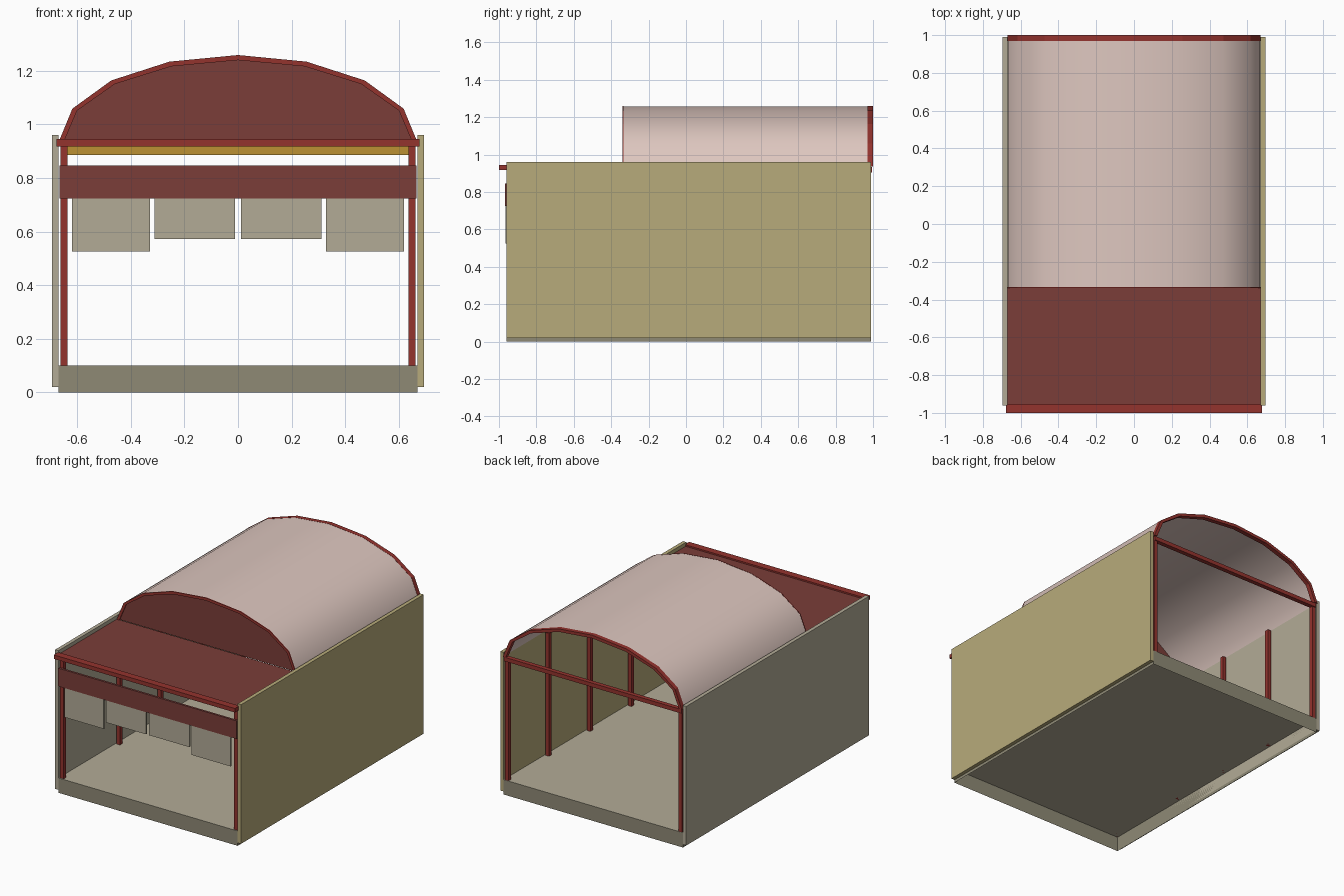
import bpy
import bmesh
from math import sin, cos, pi

if "Cube" in bpy.data.objects:
    bpy.data.objects.remove(bpy.data.objects["Cube"])


def linear(c):
    return c / 12.92 if c <= 0.04045 else ((c + 0.055) / 1.055) ** 2.4


def material(name, *srgb):
    mat = bpy.data.materials.new(name)
    mat.use_nodes = True
    color = [linear(c) for c in srgb] + [1.0]
    mat.diffuse_color = color
    for node in mat.node_tree.nodes:
        if node.type == 'BSDF_PRINCIPLED':
            node.inputs["Base Color"].default_value = color
    return mat


RED = material("bright_red", 0.58, 0.2, 0.18)
MAROON = material("maroon", 0.48, 0.24, 0.22)
OLIVE = material("olive", 0.72, 0.67, 0.48)
STONE = material("stone", 0.7, 0.67, 0.59)
SKIRT = material("dark_stone", 0.56, 0.54, 0.46)
PINK = material("pale_pink", 0.87, 0.78, 0.75)
GOLD = material("gold", 0.74, 0.57, 0.2)


def add_object(name, bm, *mats):
    mesh = bpy.data.meshes.new(name)
    bmesh.ops.recalc_face_normals(bm, faces=bm.faces)
    bm.to_mesh(mesh)
    bm.free()
    for mat in mats:
        mesh.materials.append(mat)
    obj = bpy.data.objects.new(name, mesh)
    bpy.context.collection.objects.link(obj)
    return obj


def box_bmesh(x, y, z):
    bm = bmesh.new()
    bmesh.ops.create_cube(bm, size=1)
    for v in bm.verts:
        v.co = [lo + (c + 0.5) * (hi - lo) for c, (lo, hi) in zip(v.co, (x, y, z))]
    return bm


def box(name, x, y, z, mat):
    return add_object(name, box_bmesh(x, y, z), mat)


def arc(offset=0.0):
    """Half ellipse in eight straight steps, as x and z pairs."""
    angles = [pi * (i / 8 - 0.5) for i in range(9)]
    return [((0.668 - offset) * sin(a), 0.935 + (0.323 - offset) * cos(a)) for a in angles]


HALF = 0.67
FRONT, BACK, STEP = -0.96, 0.99, -0.335

# Floor slab, hollow below, with a darker skirt
bm = box_bmesh((-HALF, HALF), (FRONT, BACK), (0, 0.1))
bm.normal_update()
bmesh.ops.delete(bm, geom=[f for f in bm.faces if f.normal.z < -0.5], context='FACES')
for f in bm.faces:
    f.material_index = 0 if f.normal.z > 0.5 else 1
floor = add_object("floor", bm, STONE, SKIRT)
for p in floor.data.polygons:
    if p.normal.z < -0.5:
        floor.data.flip_normals()
        break

# Side walls
box("left_wall", (HALF, 0.695), (FRONT, BACK), (0.02, 0.96), OLIVE)
box("right_wall", (-0.695, -HALF), (FRONT, BACK), (0.02, 0.96), STONE)

# Posts along both walls
for side, s in (("left", 1), ("right", -1)):
    for i, y in enumerate((-0.94, -0.34, 0.1, 0.54, 0.975)):
        xs = sorted((s * 0.636, s * 0.662))
        box(f"{side}_post_{i + 1}", xs, (y - 0.013, y + 0.013), (0.1, 0.93), RED)

# Front roof, beams and fascia
box("flat_roof", (-HALF, HALF), (-0.955, STEP), (0.922, 0.935), MAROON)
box("front_beam", (-0.677, 0.677), (-1.0, -0.952), (0.918, 0.945), RED)
box("rear_beam", (-0.662, 0.662), (0.965, 0.995), (0.905, 0.932), RED)
box("inner_beam", (-0.662, 0.662), (STEP, STEP + 0.025), (0.886, 0.921), GOLD)
box("fascia", (-0.666, 0.666), (-0.968, -0.953), (0.724, 0.846), MAROON)

# Hanging panels, short in the middle and long at the sides
for side, s in (("left", 1), ("right", -1)):
    for part, x0, x1, low in (("inner", 0.012, 0.312, 0.573), ("outer", 0.328, 0.62, 0.525)):
        box(f"{side}_{part}_hanging_panel", sorted((s * x0, s * x1)),
            (-0.965, -0.953), (low, 0.726), STONE)

# Vaulted roof as a thin smooth sheet
bm = bmesh.new()
rows = [[bm.verts.new((x, y, z)) for x, z in arc()] for y in (STEP, BACK)]
for i in range(8):
    bm.faces.new((rows[0][i], rows[0][i + 1], rows[1][i + 1], rows[1][i]))
vault = add_object("vaulted_roof", bm, PINK)
if vault.data.polygons[4].normal.z < 0:
    vault.data.flip_normals()
for p in vault.data.polygons:
    p.use_smooth = True

# Gable closing the front of the vault
bm = bmesh.new()
gable = bm.faces.new([bm.verts.new((x, STEP + 0.003, z)) for x, z in arc(0.003)])
ext = bmesh.ops.extrude_face_region(bm, geom=[gable])
for v in [g for g in ext["geom"] if isinstance(g, bmesh.types.BMVert)]:
    v.co.y += 0.008
add_object("front_gable", bm, MAROON)


# Arched frames at both ends of the vault
def arch(name, y0, y1, width):
    bm = bmesh.new()
    loops = [[bm.verts.new((x, y, z)) for x, z in arc(off)]
             for y, off in ((y0, -0.001), (y1, -0.001), (y1, width), (y0, width))]
    for a, b in zip(loops, loops[1:] + loops[:1]):
        for i in range(8):
            bm.faces.new((a[i], a[i + 1], b[i + 1], b[i]))
    for i in (0, 8):
        bm.faces.new([loop[i] for loop in loops])
    add_object(name, bm, RED)


arch("front_arch", STEP - 0.004, STEP + 0.002, 0.018)
arch("rear_arch", 0.97, 1.0, 0.02)
